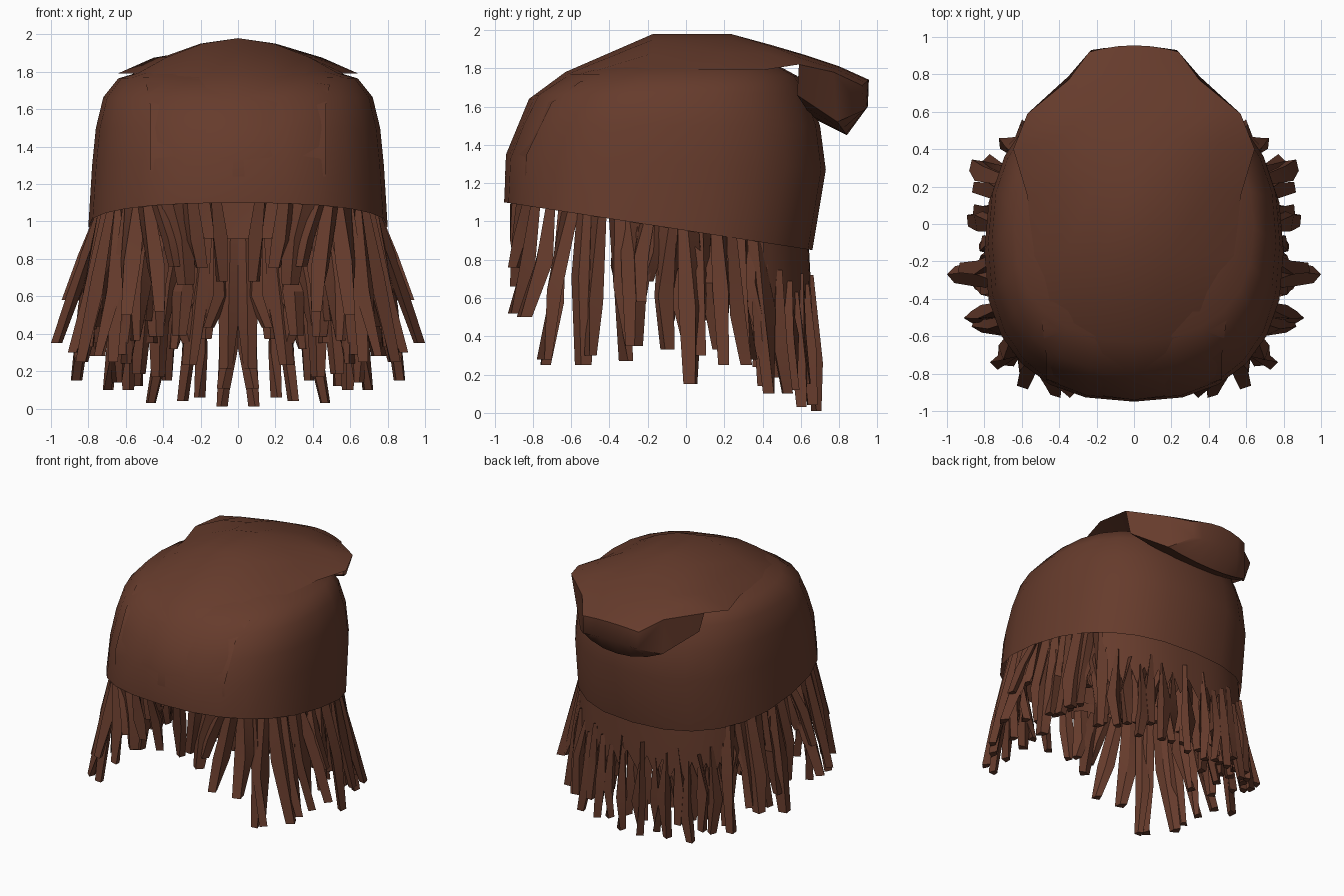
import bpy, bmesh, math, random
from mathutils import Vector

if "Cube" in bpy.data.objects:
    bpy.data.objects.remove(bpy.data.objects["Cube"])

brown = bpy.data.materials.new("dark_brown")
brown.diffuse_color = (0.132, 0.044, 0.025, 1)
brown.use_nodes = True
brown.node_tree.nodes["Principled BSDF"].inputs["Base Color"].default_value = brown.diffuse_color


def make(name, bm, angle=40):
    bmesh.ops.recalc_face_normals(bm, faces=bm.faces)
    me = bpy.data.meshes.new(name)
    bm.to_mesh(me)
    bm.free()
    me.materials.append(brown)
    ob = bpy.data.objects.new(name, me)
    bpy.context.collection.objects.link(ob)
    bpy.context.view_layer.objects.active = ob
    ob.select_set(True)
    bpy.ops.object.shade_smooth_by_angle(angle=math.radians(angle))
    ob.select_set(False)
    return ob


def bridge(bm, rows, closed):
    for a, b in zip(rows, rows[1:]):
        n = len(a)
        for i in range(n if closed else n - 1):
            j = (i + 1) % n
            bm.faces.new((a[i], a[j], b[j], b[i]))


def ring_point(ring, deg):
    # rounded-box outline, 0 degrees at the front, sloping from front to back
    w, yf, yb, zf, zb = ring
    s, c = math.sin(math.radians(deg)), math.cos(math.radians(deg))
    p = 2 / 2.4
    x = w * math.copysign(abs(s) ** p, s)
    t = 0.5 - 0.5 * math.copysign(abs(c) ** p, c)
    return Vector((x, yf + (yb - yf) * t, zf + (zb - zf) * t))


# cap shell: half width, front y, back y, front z, back z; open under the top panel
RIM = (0.80, -0.95, 0.66, 1.10, 0.85)
RINGS = [RIM, (0.78, -0.94, 0.73, 1.33, 1.27), (0.76, -0.87, 0.70, 1.50, 1.50),
         (0.72, -0.79, 0.64, 1.66, 1.67), (0.64, -0.62, 0.58, 1.77, 1.76),
         (0.44, -0.40, 0.47, 1.83, 1.82)]
bm = bmesh.new()
rows = [[bm.verts.new(ring_point(r, i * 15)) for i in range(24)] for r in RINGS]
bridge(bm, rows, True)
make("cap_shell", bm)

# top panel from the forehead over the crown, folding under at the back:
# half width, centre y, centre z, edge y, edge z, roundness of the cross-section
PANEL = [(0.47, -0.945, 1.24, -0.835, 1.24, 1.6), (0.47, -0.94, 1.35, -0.83, 1.35, 1.6),
         (0.47, -0.82, 1.64, -0.70, 1.62, 1.6), (0.49, -0.63, 1.78, -0.55, 1.73, 1.6),
         (0.54, -0.17, 1.98, -0.17, 1.79, 1.8), (0.57, 0.23, 1.98, 0.15, 1.79, 1.8),
         (0.645, 0.45, 1.92, 0.40, 1.79, 3.0), (0.57, 0.62, 1.87, 0.59, 1.82, 2.5),
         (0.35, 0.80, 1.81, 0.77, 1.78, 2.0), (0.24, 0.955, 1.74, 0.92, 1.71, 2.0),
         (0.23, 0.95, 1.60, 0.93, 1.58, 2.0), (0.35, 0.84, 1.45, 0.79, 1.52, 2.2),
         (0.52, 0.66, 1.54, 0.58, 1.66, 2.0)]
bm = bmesh.new()
rows = []
for w, yc, zc, ye, ze, power in PANEL:
    rows.append([])
    for f in (-1, -0.7, -0.35, 0, 0.35, 0.7, 1):
        t = abs(f) ** power
        rows[-1].append(bm.verts.new((f * w, yc + (ye - yc) * t, zc + (ze - zc) * t)))
bridge(bm, rows, False)
for k in (0, -1):  # pleated sides of the fold
    e = [r[k] for r in rows[7:]]
    bm.faces.new((e[0], e[1], e[4], e[5]))
    bm.faces.new((e[1], e[2], e[3], e[4]))
make("slouch_top", bm, 50)

# hair sheet flush with the back of the rim, with a jagged lower edge
SHEET = 130
bm = bmesh.new()
rows = [[], [], []]
for i in range(26):
    p = ring_point(RIM, SHEET + 4 * i)
    for row, s, z in zip(rows, (0.97, 0.985, 0.99), (p.z + 0.06, 0.72, 0.48 if i % 2 else 0.62)):
        row.append(bm.verts.new((p.x * s, p.y * s, z)))
bridge(bm, rows, False)
make("back_hair_sheet", bm, 60)


def strand(bm, sign, deg, tip, width, inset, rise=0.06, taper=0.8, bend=0.03):
    base = ring_point(RIM, deg)
    base = Vector((base.x * inset, base.y * inset, base.z + rise))
    out = Vector((base.x, base.y + 0.15, 0)).normalized()
    side = Vector((-out.y, out.x, 0))
    mid = base.lerp(tip, random.uniform(0.45, 0.65))
    mid += out * random.uniform(-0.02, 0.015) + side * random.uniform(-bend, bend)
    rows = []
    for c, w, t in ((base, width * taper, 0.04), (mid, width, 0.08), (tip, width * 0.65, 0.06)):
        turn = random.uniform(-0.7, 0.7)
        u = side * math.cos(turn) + out * math.sin(turn)
        v = out * math.cos(turn) - side * math.sin(turn)
        rows.append([bm.verts.new(Vector((sign * q.x, q.y, q.z))) for q in
                     (c + u * w * a / 2 + v * t * b / 2
                      for a, b in ((-1, -0.4), (0, 1), (1, -0.4), (0, -1)))])
    bridge(bm, rows, True)
    bm.faces.new(rows[-1])


# hair strands on one side: angle around the rim, then tip x, y, z
TIPS = [(7, .09, -.83, .68), (16, .2, -.87, .75), (24, .28, -.89, .66), (31, .34, -.90, .76),
        (37, .42, -.90, .52), (44, .60, -.85, .50), (51, .67, -.74, .25), (56, .74, -.74, .28),
        (63, .84, -.54, .25), (69, .88, -.50, .30), (76, .85, -.31, .27), (81, .97, -.27, .35),
        (87, .92, -.24, .58), (92, .80, -.10, .33), (98, .87, .03, .15), (104, .84, .08, .30),
        (110, .84, .20, .25), (116, .85, .32, .25), (121, .78, .34, .28), (127, .70, .44, .10),
        (133, .65, .42, .14), (139, .59, .53, .10), (146, .54, .57, .12), (152, .47, .61, .03),
        (158, .38, .63, .15), (164, .30, .66, .04), (170, .20, .65, .06), (176, .08, .68, .01)]
bm = bmesh.new()
for sign in (1, -1):
    random.seed(4)
    for i, (deg, x, y, z) in enumerate(TIPS):
        tip = Vector((x, y, z))
        if deg > SHEET + 3:  # pointed roots growing out of the back sheet
            strand(bm, sign, deg, tip, 0.10, 0.985, -0.13 - 0.05 * (i % 3), 0.2)
        else:
            strand(bm, sign, deg, tip, 0.10 + 0.02 * (i % 3), 0.93 if deg > 40 else 0.965)
make("outer_strands", bm, 30)

# shorter, more ragged inner strands fill the sides and back
bm = bmesh.new()
for sign in (1, -1):
    random.seed(9)
    for layer, (first, inset) in enumerate(((72, 0.90), (88, 0.86))):
        for deg, x, y, z in TIPS:
            if deg > first:
                s = random.uniform(0.86, 0.94) - 0.06 * layer
                tip = Vector((x * s, y * s, z + random.uniform(0.08, 0.32) + 0.1 * layer))
                strand(bm, sign, min(deg + 2 + 2 * layer, 178), tip, 0.12, inset, bend=0.06)
make("inner_strands", bm, 30)
